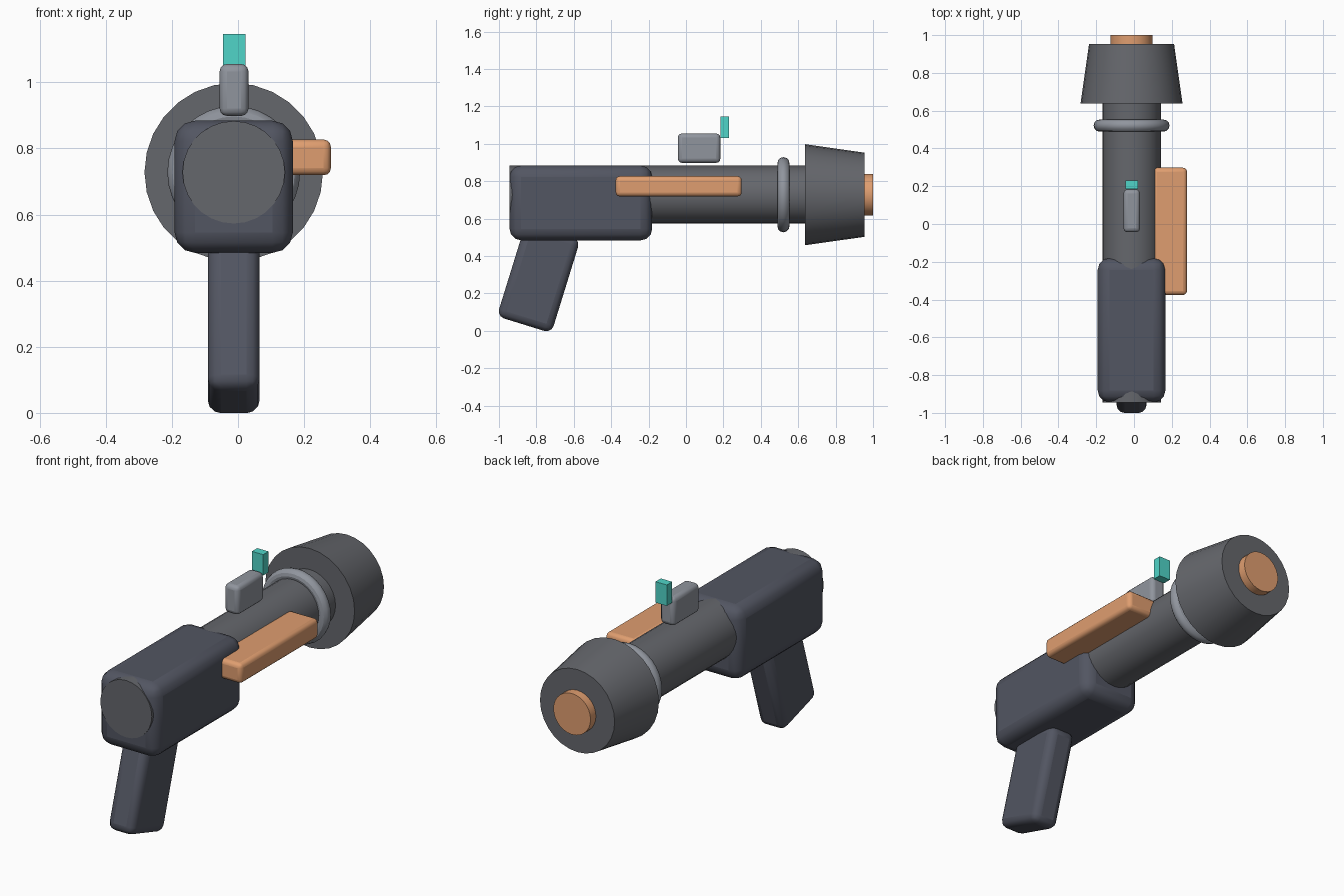
import bpy
from math import pi

if "Cube" in bpy.data.objects:
    bpy.data.objects.remove(bpy.data.objects["Cube"])

AX, AZ = -0.013, 0.728   # barrel axis position in x and z


def material(name, r, g, b):
    m = bpy.data.materials.new(name)
    m.diffuse_color = (r, g, b, 1)
    m.use_nodes = True
    m.node_tree.nodes["Principled BSDF"].inputs["Base Color"].default_value = m.diffuse_color
    return m


DARK = material("dark_grip", 0.085, 0.092, 0.122)
METAL = material("gunmetal", 0.13, 0.135, 0.15)
STEEL = material("light_steel", 0.28, 0.30, 0.34)
ORANGE = material("orange", 0.74, 0.34, 0.16)
TEAL = material("teal", 0.08, 0.66, 0.58)


def finish(name, mat, smooth=True):
    ob = bpy.context.object
    ob.name = name
    ob.data.materials.append(mat)
    if smooth:
        bpy.ops.object.shade_smooth_by_angle(angle=pi / 6)
    return ob


def box(name, mat, center, size, bevel=0.0, tilt=0.0):
    """Box with optional rounded edges, tilted about x."""
    bpy.ops.mesh.primitive_cube_add(size=1, location=center)
    ob = bpy.context.object
    ob.scale = size
    bpy.ops.object.transform_apply(location=False, rotation=False, scale=True)
    ob.rotation_euler.x = tilt
    finish(name, mat, smooth=bevel > 0)
    if bevel:
        mod = ob.modifiers.new("rounded_edges", 'BEVEL')
        mod.width = bevel
        mod.segments = 3
    return ob


def tube(name, mat, y0, y1, r0, r1, sides=28):
    """Cylinder or cone on the barrel axis, from y0 (radius r0) to y1 (radius r1)."""
    bpy.ops.mesh.primitive_cone_add(vertices=sides, radius1=r0, radius2=r1, depth=y1 - y0,
                                    location=(AX, (y0 + y1) / 2, AZ), rotation=(-pi / 2, 0, 0))
    return finish(name, mat)


# Barrel runs through the receiver and shows as a disc at the rear
tube("barrel", METAL, -0.945, 0.70, 0.155, 0.155)
tube("muzzle_bell", METAL, 0.637, 0.954, 0.27, 0.225)
tube("muzzle_lens", ORANGE, 0.88, 1.0, 0.112, 0.112)

# Ring around the barrel
bpy.ops.mesh.primitive_torus_add(major_segments=32, minor_segments=12, major_radius=0.169,
                                 minor_radius=0.032, location=(AX, 0.521, AZ),
                                 rotation=(pi / 2, 0, 0))
finish("barrel_ring", STEEL)

# Receiver and slanted grip
box("receiver", DARK, (AX, -0.562, 0.684), (0.358, 0.763, 0.40), 0.062)
box("grip", DARK, (AX, -0.788, 0.283), (0.157, 0.305, 0.523), 0.04, tilt=-0.30)

# Side handguard
box("side_rail", ORANGE, (0.191, -0.039, 0.773), (0.18, 0.674, 0.108), 0.022)

# Sight block and its glowing tip
box("sight_block", STEEL, (-0.012, 0.07, 0.977), (0.087, 0.227, 0.157), 0.022)
box("sight_tip", TEAL, (-0.012, 0.208, 1.089), (0.068, 0.046, 0.114))
